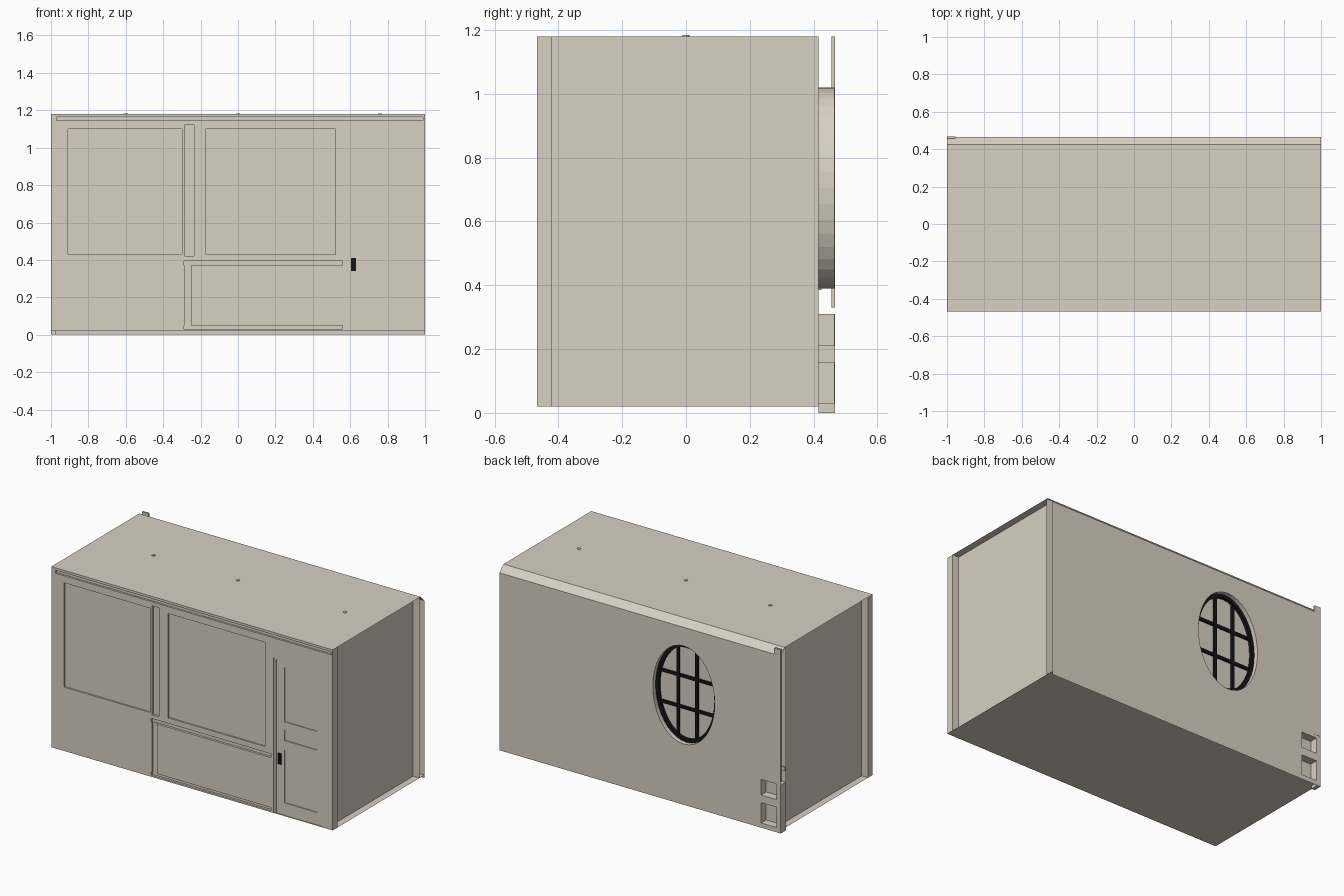
import bpy, bmesh, math

if "Cube" in bpy.data.objects:
    bpy.data.objects.remove(bpy.data.objects["Cube"])


def material(name, rgb):
    m = bpy.data.materials.new(name)
    m.diffuse_color = (*rgb, 1)
    m.use_nodes = True
    m.node_tree.nodes["Principled BSDF"].inputs["Base Color"].default_value = m.diffuse_color
    return m


BEIGE = material("warm beige", (0.69, 0.63, 0.54))
BLACK = material("black metal", (0.008, 0.008, 0.008))


def finish(name, bm, mat, normals=True):
    bmesh.ops.remove_doubles(bm, verts=bm.verts, dist=1e-5)
    if normals:
        bmesh.ops.recalc_face_normals(bm, faces=bm.faces)
    me = bpy.data.meshes.new(name)
    bm.to_mesh(me)
    bm.free()
    me.materials.append(mat)
    ob = bpy.data.objects.new(name, me)
    bpy.context.collection.objects.link(ob)
    return ob


def quad(bm, pts):
    return bm.faces.new([bm.verts.new(p) for p in pts])


def sheet(name, pts, mat=BEIGE):
    bm = bmesh.new()
    quad(bm, pts)
    return finish(name, bm, mat, False)


def box(name, x, y, z, mat=BEIGE):
    bm = bmesh.new()
    bmesh.ops.create_cube(bm, size=1)
    for v in bm.verts:
        v.co = [(a + b) / 2 + c * (b - a) for c, (a, b) in zip(v.co, (x, y, z))]
    return finish(name, bm, mat)


def relief_wall(name, x0, x1, z0, z1, front, back, rects):
    """Slab whose front is stepped inwards by rectangles (xa, xb, za, zb, depth)."""
    xs = sorted({x0, x1, *[v for r in rects for v in r[:2]]})
    zs = sorted({z0, z1, *[v for r in rects for v in r[2:4]]})

    def depth(i, k):
        if not (0 <= i < len(xs) - 1 and 0 <= k < len(zs) - 1):
            return back
        cx, cz = (xs[i] + xs[i + 1]) / 2, (zs[k] + zs[k + 1]) / 2
        d = front
        for a, b, c, e, dd in rects:
            if a < cx < b and c < cz < e:
                d = front + dd
        return d

    bm = bmesh.new()
    for i in range(-1, len(xs) - 1):
        for k in range(-1, len(zs) - 1):
            d, dx, dz = depth(i, k), depth(i + 1, k), depth(i, k + 1)
            a, b = xs[max(i, 0)], xs[i + 1]
            c, e = zs[max(k, 0)], zs[k + 1]
            if i >= 0 and k >= 0:
                quad(bm, [(a, d, c), (b, d, c), (b, d, e), (a, d, e)])
            if k >= 0 and d != dx:
                quad(bm, [(b, d, c), (b, dx, c), (b, dx, e), (b, d, e)])
            if i >= 0 and d != dz:
                quad(bm, [(a, d, e), (b, d, e), (b, dz, e), (a, dz, e)])
    quad(bm, [(x0, back, z0), (x0, back, z1), (x1, back, z1), (x1, back, z0)])
    return finish(name, bm, BEIGE)


# Front wall with window panels, divider, rails and door
relief_wall("front_wall", -1, 1, 0.02, 1.18, -0.467, -0.42, [
    (-0.97, 0.99, 1.145, 1.165, 0.012),
    (-0.91, -0.30, 0.43, 1.10, 0.010),
    (-0.17, 0.52, 0.43, 1.10, 0.010),
    (-0.285, -0.235, 0.42, 1.12, 0.014),
    (-0.285, -0.25, 0.05, 0.37, 0.010),
    (-0.29, 0.56, 0.37, 0.395, 0.014),
    (-0.29, 0.56, 0.03, 0.05, 0.014),
    (0.58, 0.93, 0.02, 1.02, 0.006),
    (0.592, 0.918, 0.02, 1.008, 0.010),
    (0.65, 0.88, 0.62, 0.97, 0.016),
    (0.65, 0.88, 0.50, 0.57, 0.016),
    (0.65, 0.88, 0.10, 0.44, 0.016)])

# Door handle
box("handle_plate", (0.605, 0.63), (-0.462, -0.455), (0.34, 0.41), BLACK)
box("handle_lever", (0.61, 0.622), (-0.467, -0.46), (0.36, 0.395), BLACK)

# Floor, ceiling, recessed side walls
Y0, YB, YI, YO = -0.467, 0.425, 0.415, 0.466
sheet("floor", [(-1, Y0, .02), (-1, YO, .02), (1, YO, .02), (1, Y0, .02)])
sheet("ceiling", [(-1, Y0, 1.18), (1, Y0, 1.18), (1, YB, 1.18), (-1, YB, 1.18)])
for name, s in (("left_wall", -1), ("right_wall", 1)):
    x = s * 0.955
    pts = [(x, -0.42, .02), (x, YI, .02), (x, YI, 1.18), (x, -0.42, 1.18)]
    sheet(name, pts[::s])

# Inner back wall sheet
sheet("inner_back_wall", [(1, YI, .02), (-1, YI, .02), (-1, YI, 1.18), (1, YI, 1.18)])

# Outer back wall sheet with oval window and two corner cutouts
CX, CZ, RA, RB, N = -0.31, 0.705, 0.22, 0.315, 40


def oval(scale_a, scale_b):
    return [(CX + scale_a * math.cos(2 * math.pi * i / N),
             CZ + scale_b * math.sin(2 * math.pi * i / N)) for i in range(N)]


def rect(a, b, c, d):
    return [(a, c), (b, c), (b, d), (a, d)]


holes = [oval(RA, RB), rect(-0.97, -0.86, 0.03, 0.16), rect(-0.97, -0.86, 0.21, 0.31)]
bm = bmesh.new()
for loop in [rect(-1, 1, 0, 1.14)] + holes:
    vs = [bm.verts.new((x, YO, z)) for x, z in loop]
    for i, v in enumerate(vs):
        bm.edges.new((v, vs[i - 1]))
bmesh.ops.triangle_fill(bm, use_beauty=True, edges=bm.edges[:], normal=(0, 1, 0))
for f in bm.faces:
    f.normal_update()
    if f.normal.y < 0:
        f.normal_flip()
finish("outer_back_wall", bm, BEIGE, False)

# Reveals joining the openings to the inner sheet
for name, loop in zip(("window_reveal", "lower_niche", "upper_niche"), holes):
    bm = bmesh.new()
    for (xa, za), (xb, zb) in zip(loop, loop[1:] + loop[:1]):
        quad(bm, [(xa, YI, za), (xb, YI, zb), (xb, YO, zb), (xa, YO, za)])
    finish(name, bm, BEIGE, False)

# Chamfer strip along the top of the back, corner post and foot
sheet("back_chamfer", [(1, YO, 1.14), (-1, YO, 1.14), (-1, YB, 1.18), (1, YB, 1.18)])
box("corner_post", (-1, -0.955), (0.456, 0.4675), (0.33, 1.18))
box("corner_foot", (-1, -0.975), (YI, 0.4665), (0, 0.31))
box("corner_bracket", (-1, -0.98), (0.416, 0.425), (0.385, 0.41))

# Oval window frame
bm = bmesh.new()
outer, inner = oval(RA, RB), oval(RA - 0.022, RB - 0.022)
for i in range(N):
    j = (i + 1) % N
    section = [(outer, 0.42), (outer, 0.438), (inner, 0.438), (inner, 0.42)]
    for k in range(4):
        (la, ya), (lb, yb) = section[k], section[(k + 1) % 4]
        quad(bm, [(la[i][0], ya, la[i][1]), (la[j][0], ya, la[j][1]),
                  (lb[j][0], yb, lb[j][1]), (lb[i][0], yb, lb[i][1])])
finish("window_frame", bm, BLACK)

# Window bars
for n, s in enumerate((-1, 1)):
    dx, dz = s * 0.066, s * 0.1
    h = (RB - 0.01) * math.sqrt(1 - (dx / RA) ** 2)
    w = (RA - 0.01) * math.sqrt(1 - (dz / RB) ** 2)
    box(f"upright_bar_{n}", (CX + dx - .009, CX + dx + .009), (.42, .434), (CZ - h, CZ + h), BLACK)
    box(f"cross_bar_{n}", (CX - w, CX + w), (.42, .433), (CZ + dz - .009, CZ + dz + .009), BLACK)

# Ceiling lamp mounts poking through the top
for n, x in enumerate((-0.6, 0.0, 0.76)):
    bm = bmesh.new()
    bmesh.ops.create_cone(bm, cap_ends=True, segments=12, radius1=.011, radius2=.011, depth=0.02)
    bmesh.ops.translate(bm, verts=bm.verts, vec=(x, 0, 1.174))
    finish(f"lamp_mount_{n}", bm, BEIGE)
